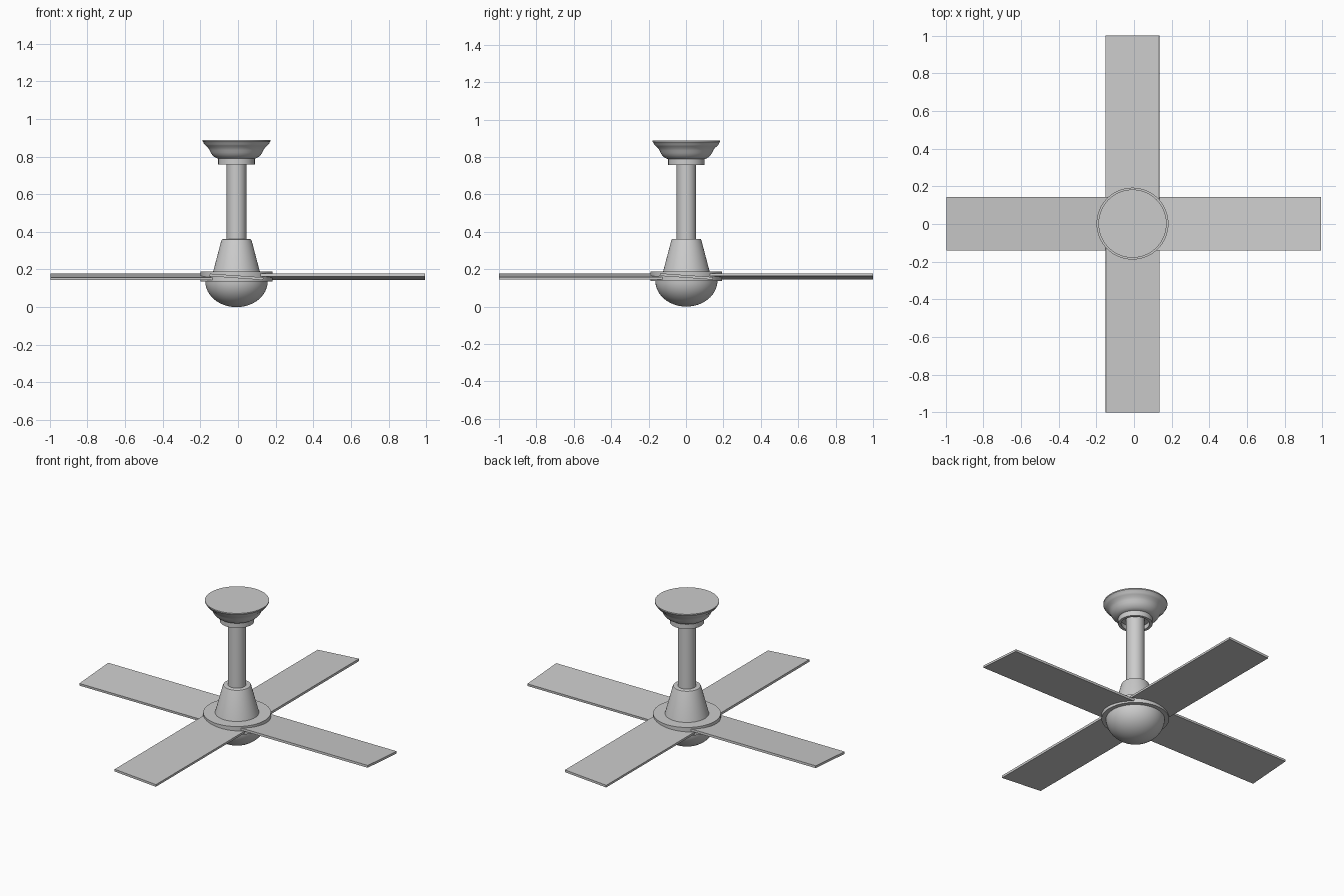
import bpy, bmesh, math
from mathutils import Matrix, Vector

if "Cube" in bpy.data.objects:
    bpy.data.objects.remove(bpy.data.objects["Cube"])

CX, CY = -0.008, 0.002   # axis of the motor and pole


def lathe(name, profile, seg=64):
    """Spin an (r, z) profile around the fan axis; r = 0 ends close the shape."""
    bm = bmesh.new()
    rings = []
    for r, z in profile:
        if r == 0:
            rings.append([bm.verts.new((0, 0, z))])
        else:
            rings.append([bm.verts.new((r * math.cos(2 * math.pi * i / seg),
                                        r * math.sin(2 * math.pi * i / seg), z))
                          for i in range(seg)])
    for a, b in zip(rings, rings[1:]):
        for i in range(seg):
            j = (i + 1) % seg
            quad = [a[i % len(a)], a[j % len(a)], b[j % len(b)], b[i % len(b)]]
            bm.faces.new(list(dict.fromkeys(quad)))
    bmesh.ops.recalc_face_normals(bm, faces=bm.faces)
    ob = finish(name, bm)
    ob.location = (CX, CY, 0)
    bpy.ops.object.select_all(action='DESELECT')
    ob.select_set(True)
    bpy.context.view_layer.objects.active = ob
    bpy.ops.object.shade_smooth_by_angle(angle=math.radians(32))
    return ob


def finish(name, bm):
    me = bpy.data.meshes.new(name)
    bm.to_mesh(me)
    bm.free()
    ob = bpy.data.objects.new(name, me)
    bpy.context.collection.objects.link(ob)
    return ob


# Light dome under the motor
R, H = 0.166, 0.138
dome = [(R * math.sin(t), H - H * math.cos(t))
        for t in [math.pi / 2 * i / 16 for i in range(1, 17)]]
lathe("light_dome", [(0, 0)] + dome + [(0, H)])

# Motor disc that holds the blades
lathe("motor_disc", [(0, 0.136), (0.191, 0.136), (0.191, 0.188), (0, 0.188)])

# Tapered collar
lathe("motor_collar", [(0, 0.185), (0.125, 0.185), (0.081, 0.352), (0.077, 0.36),
                       (0.07, 0.362), (0, 0.362)])

# Hanging pole
lathe("pole", [(0, 0.35), (0.052, 0.35), (0.052, 0.8), (0, 0.8)], 48)

# Ceiling canopy with its lower ring, slightly hollow underneath
lathe("ceiling_canopy", [(0, 0.785), (0.08, 0.785), (0.08, 0.757), (0.097, 0.757),
                         (0.097, 0.789), (0.106, 0.791), (0.118, 0.798), (0.129, 0.809),
                         (0.137, 0.821), (0.143, 0.834), (0.151, 0.847), (0.163, 0.857),
                         (0.172, 0.866), (0.178, 0.879), (0.181, 0.881),
                         (0.181, 0.888), (0, 0.888)])

# Four pitched blades: quarter turns around the axis, each with its own tip reach
TIPS = [1.0, 0.998, 0.987, 1.002]
for k, reach in enumerate(TIPS):
    bm = bmesh.new()
    bmesh.ops.create_cube(bm, size=1)
    inner = 0.09
    length = reach - inner
    m = (Matrix.Translation((CX, CY, 0.161))
         @ Matrix.Rotation(k * math.pi / 2, 4, 'Z')
         @ Matrix.Rotation(math.radians(-4), 4, 'X')
         @ Matrix.Translation((inner + length / 2, 0, 0))
         @ Matrix.Diagonal(Vector((length, 0.285, 0.014, 1))))
    bmesh.ops.transform(bm, matrix=m, verts=bm.verts)
    finish("blade_%d" % (k + 1), bm)
